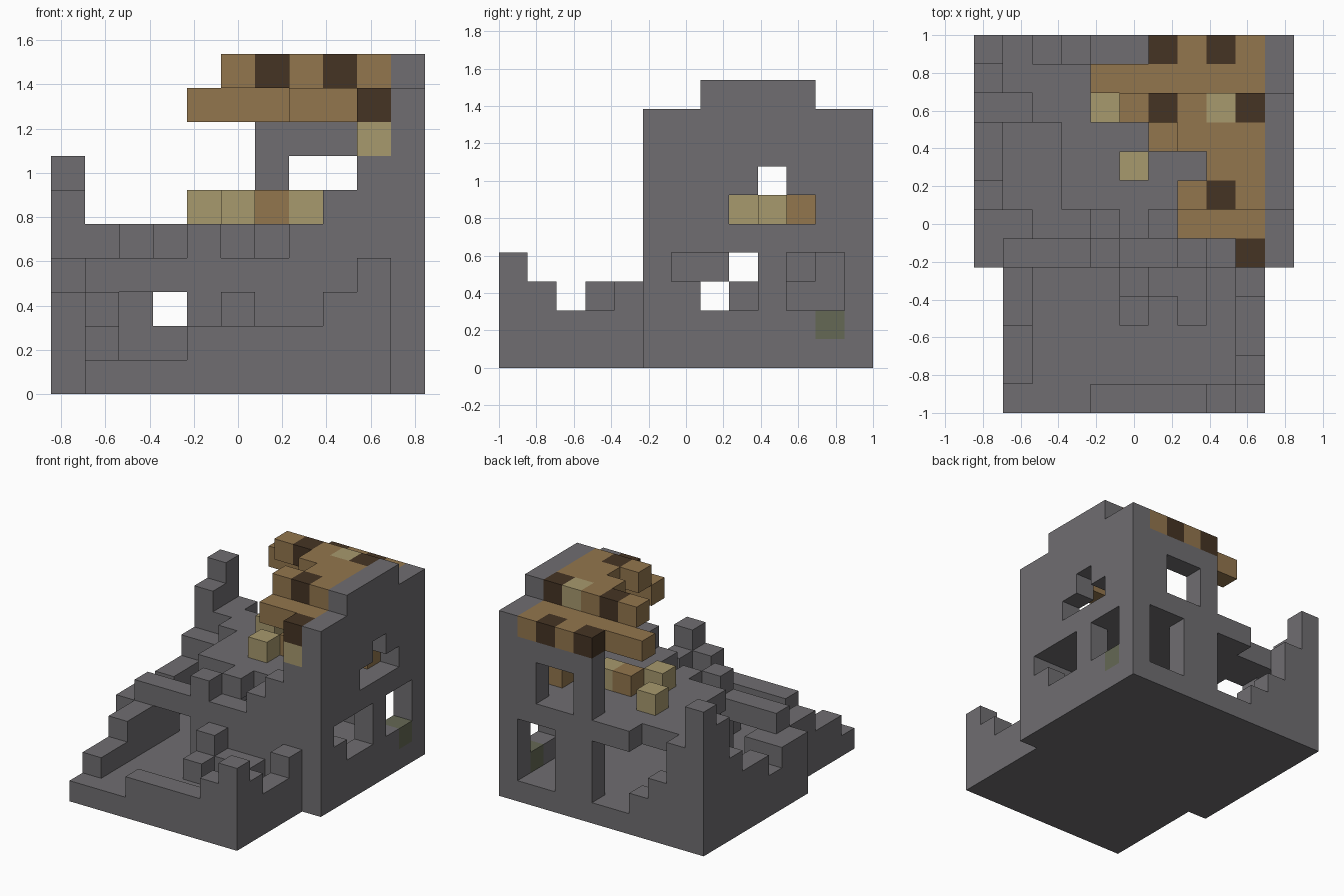
import bpy
import bmesh
from mathutils import Vector

old = bpy.data.objects.get("Cube")
if old:
    bpy.data.objects.remove(old, do_unlink=True)

# Grid: eleven by thirteen by ten blocks
CELL = 2 / 13
ORIGIN = Vector((-5.5, -6.5, 0))


def make_material(name, colour):
    mat = bpy.data.materials.new(name)
    mat.use_nodes = True
    mat.diffuse_color = (*colour, 1)
    mat.node_tree.nodes["Principled BSDF"].inputs["Base Color"].default_value = (*colour, 1)
    return mat


STONE = make_material("stone grey", (.16, .155, .165))
BROWN = make_material("timber brown", (.29, .18, .075))
DARK = make_material("dark timber", (.06, .034, .017))
STRAW = make_material("pale straw", (.39, .32, .155))
MOSS = make_material("mossy stone", (.13, .14, .09))

blocks = {}


def span(value):
    """A single index or an inclusive pair of indices."""
    first, last = value if isinstance(value, tuple) else (value, value)
    return range(first, last + 1)


def fill(part, material, xs, ys, zs):
    for x in span(xs):
        for y in span(ys):
            for z in span(zs):
                blocks[x, y, z] = (part, material)


def carve(xs, ys, zs):
    for x in span(xs):
        for y in span(ys):
            for z in span(zs):
                blocks.pop((x, y, z), None)


def columns_along_x(part, y, start, heights):
    for x, height in enumerate(heights, start):
        fill(part, STONE, x, y, (0, height - 1))


def columns_along_y(part, x, start, heights):
    for y, height in enumerate(heights, start):
        fill(part, STONE, x, y, (0, height - 1))


# Ground slab under the house and the front yard
fill("ground_floor", STONE, (1, 9), (0, 4), 0)
fill("ground_floor", STONE, (0, 10), (5, 12), 0)

# Broken upper floor, with a ragged front and left edge
fill("upper_floor", STONE, (3, 9), (7, 9), 4)
fill("upper_floor", STONE, (7, 9), 6, 4)
fill("upper_floor", STONE, 5, 6, 4)
fill("upper_floor", STONE, (2, 9), 10, 4)
fill("upper_floor", STONE, (1, 9), 11, 4)
fill("floor_beam", STONE, 4, (6, 7), 3)
fill("floor_beam", STONE, 1, 10, 3)

# Ruined outer walls of the house
columns_along_x("front_wall", 5, 0, [3, 4, 4, 4, 5, 4, 4, 5, 6, 7])
columns_along_y("left_wall", 0, 6, [3, 2, 3, 3, 4, 6])
columns_along_x("back_wall", 12, 0, [7, 5, 3, 2, 1, 1, 8, 8, 8, 8])
fill("back_wall", STONE, (4, 5), 12, 4)
fill("inner_rubble", STONE, 1, 6, (1, 2))
fill("right_wall", STONE, 10, (5, 12), (0, 8))
fill("right_wall", STONE, 10, (7, 10), 9)

# Doorway and window openings
carve((2, 3), 5, (1, 2))
carve((8, 9), 12, (1, 3))
carve((7, 8), 12, (5, 6))
carve(10, (8, 10), 5)
carve(10, 9, 6)
carve(10, (6, 8), 3)
carve(10, (7, 8), 2)
carve(10, (10, 11), (2, 3))
fill("mossy_block", MOSS, 10, 11, 1)

# Low walls and rubble of the front yard
columns_along_x("yard_front_wall", 0, 4, [2, 2, 2, 2, 3, 4])
columns_along_y("yard_left_wall", 1, 1, [2, 2, 3, 3])
columns_along_y("yard_right_wall", 9, 1, [3, 2, 2, 3])
fill("yard_rubble", STONE, (5, 7), 4, 1)
fill("yard_rubble", STONE, 5, 4, 2)
for x in (5, 7):
    fill("yard_rubble", STONE, x, 3, 1)

# Roof timbers: lower eaves, then the raised ridge
fill("roof_eaves", BROWN, (6, 9), 12, 8)
fill("roof_eaves", BROWN, (4, 9), 11, 8)
fill("roof_eaves", BROWN, (7, 9), 6, 8)
fill("roof_eaves", DARK, 9, 5, 8)
fill("roof_ridge", BROWN, (5, 9), 10, 9)
fill("roof_ridge", BROWN, (7, 9), 9, 9)
fill("roof_ridge", BROWN, (8, 9), 8, 9)
fill("roof_ridge", BROWN, (7, 9), 7, 9)
for x in (6, 8):
    fill("roof_eaves", DARK, x, 12, 8)
for x, y in ((6, 10), (9, 10), (8, 7)):
    fill("roof_ridge", DARK, x, y, 9)
fill("roof_ridge", STRAW, 8, 10, 9)
fill("roof_post_block", STRAW, 9, 5, 7)

# Fallen roof blocks on the upper floor
for x, y in ((4, 10), (5, 8), (7, 9)):
    fill("fallen_roof_blocks", STRAW, x, y, 5)
for x, y in ((6, 9), (9, 10)):
    fill("fallen_roof_blocks", BROWN, x, y, 5)


def add_face(bm, cell, axis, side, slot):
    """One outward square of a block."""
    u, v = (axis + 1) % 3, (axis + 2) % 3
    ring = [(0, 0), (1, 0), (1, 1), (0, 1)]
    if not side:
        ring.reverse()
    corners = []
    for a, b in ring:
        point = Vector(cell) + ORIGIN
        point[axis] += side
        point[u] += a
        point[v] += b
        corners.append(bm.verts.new(point * CELL))
    bm.faces.new(corners).material_index = slot


def build_part(name):
    bm = bmesh.new()
    materials = []
    for cell, (part, material) in blocks.items():
        if part != name:
            continue
        if material not in materials:
            materials.append(material)
        for axis in range(3):
            for side in (0, 1):
                neighbour = list(cell)
                neighbour[axis] += 1 if side else -1
                if tuple(neighbour) not in blocks:
                    add_face(bm, cell, axis, side, materials.index(material))
    bmesh.ops.remove_doubles(bm, verts=bm.verts, dist=CELL / 100)
    bmesh.ops.dissolve_limit(bm, angle_limit=.01, verts=bm.verts,
                             edges=bm.edges, delimit={'MATERIAL'})
    mesh = bpy.data.meshes.new(name)
    bm.to_mesh(mesh)
    bm.free()
    for material in materials:
        mesh.materials.append(material)
    bpy.context.collection.objects.link(bpy.data.objects.new(name, mesh))


for part_name in sorted({part for part, _ in blocks.values()}):
    build_part(part_name)
